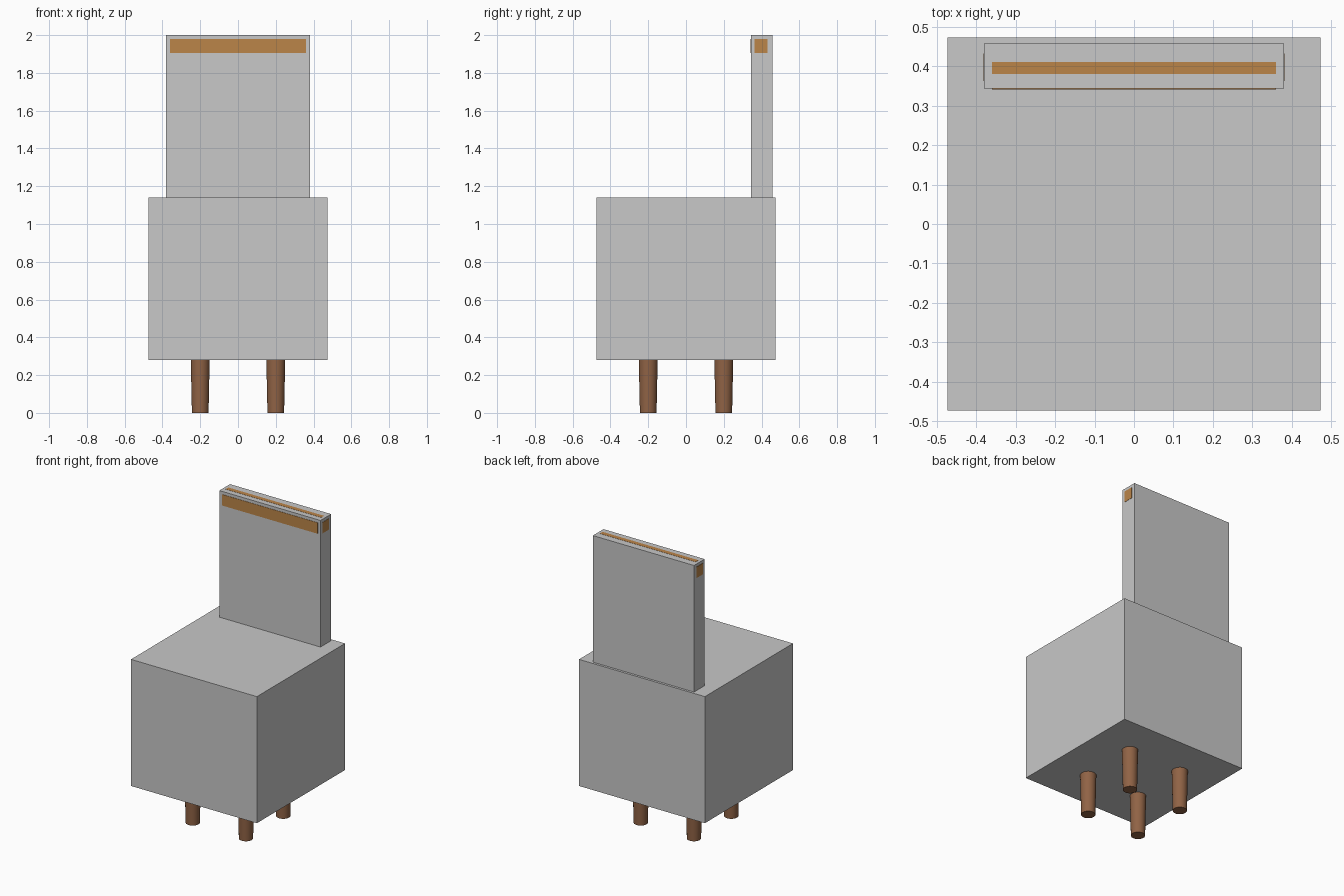
import bpy
from mathutils import Vector

cube = bpy.data.objects.get("Cube")
if cube:
    bpy.data.objects.remove(cube, do_unlink=True)


def make_material(name, rgb):
    mat = bpy.data.materials.new(name)
    mat.use_nodes = True
    colour = (*rgb, 1.0)
    mat.diffuse_color = colour
    mat.node_tree.nodes["Principled BSDF"].inputs["Base Color"].default_value = colour
    return mat


grey = make_material("grey upholstery", (0.58, 0.58, 0.58))
orange = make_material("orange trim", (0.50, 0.235, 0.066))
brown = make_material("brown wood", (0.28, 0.125, 0.06))


def box(name, low, high, mat):
    """Box between two opposite corners."""
    low, high = Vector(low), Vector(high)
    bpy.ops.mesh.primitive_cube_add(size=1, location=(low + high) / 2)
    obj = bpy.context.object
    obj.name = name
    obj.scale = high - low
    bpy.ops.object.transform_apply(location=False, rotation=False, scale=True)
    obj.data.materials.append(mat)
    return obj


# Seat block and upright backrest
SEAT, SEAT_BOTTOM, SEAT_TOP = 0.473, 0.28, 1.14
BACK_X, BACK_FRONT, BACK_REAR, TOP = 0.38, 0.343, 0.457, 2.0
box("seat", (-SEAT, -SEAT, SEAT_BOTTOM), (SEAT, SEAT, SEAT_TOP), grey)
box("backrest", (-BACK_X, BACK_FRONT, SEAT_TOP), (BACK_X, BACK_REAR, TOP), grey)

# Thin trim plates around the head of the backrest
TRIM_X, TRIM_FRONT, TRIM_REAR = 0.36, 0.362, 0.432
TRIM_LOW, TRIM_HIGH, THIN = 1.905, 1.98, 0.002
box("front_trim", (-TRIM_X, BACK_FRONT - THIN, TRIM_LOW),
    (TRIM_X, BACK_FRONT + THIN, TRIM_HIGH), orange)
for side, label in ((1, "left"), (-1, "right")):
    x = side * BACK_X
    box(label + "_trim", (x - THIN, TRIM_FRONT, TRIM_LOW),
        (x + THIN, TRIM_REAR, TRIM_HIGH), orange)
box("top_trim", (-TRIM_X, 0.38, TOP - THIN), (TRIM_X, 0.41, TOP + THIN / 2), orange)

# Four slightly tapered round legs
for y, row in ((-0.2, "front"), (0.2, "rear")):
    for x, label in ((0.2, "left"), (-0.2, "right")):
        bpy.ops.mesh.primitive_cone_add(
            vertices=32, radius1=0.044, radius2=0.05, depth=SEAT_BOTTOM,
            location=(x, y, SEAT_BOTTOM / 2))
        leg = bpy.context.object
        leg.name = f"{row}_{label}_leg"
        leg.data.materials.append(brown)
        bpy.ops.object.shade_smooth_by_angle()
